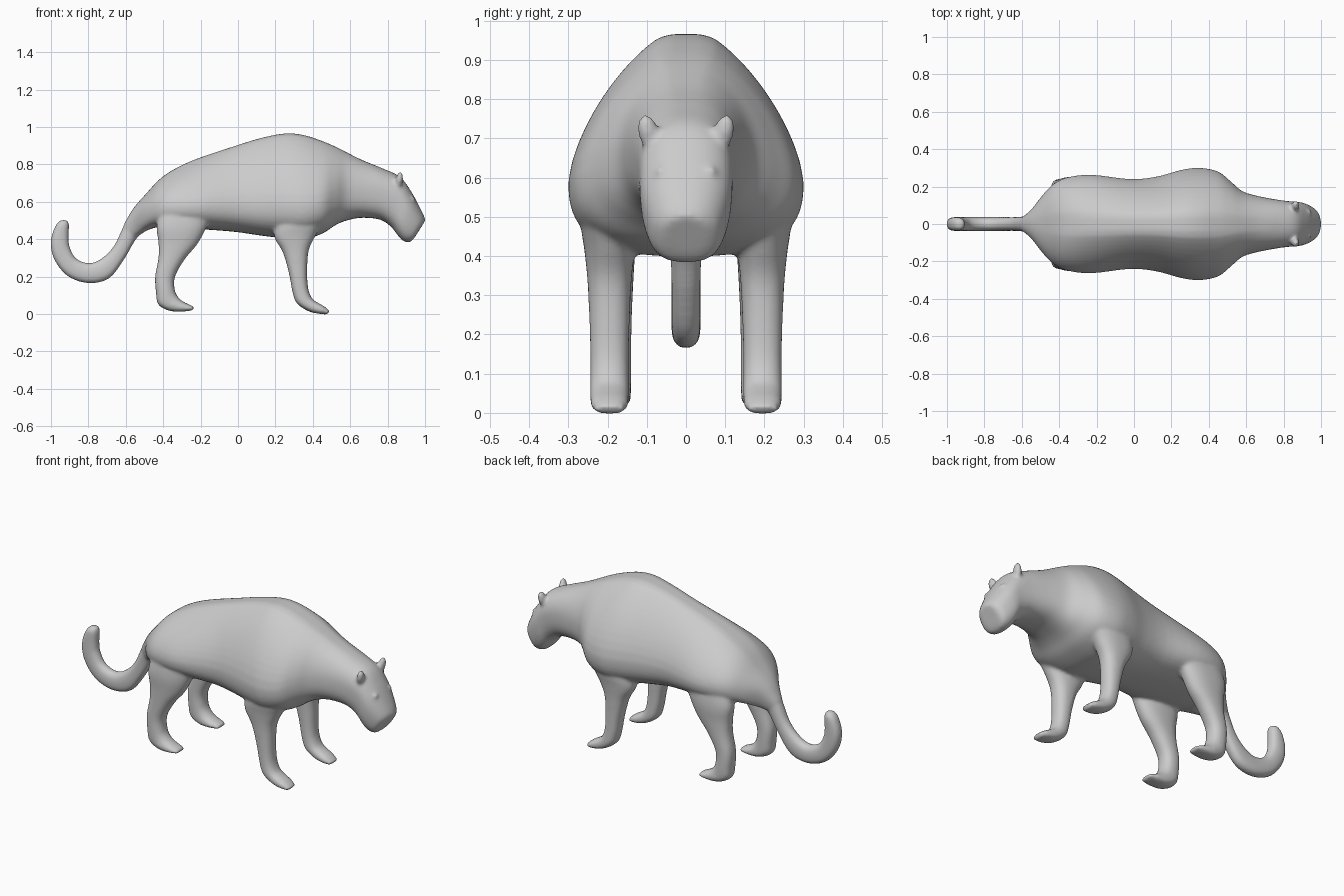
import bpy, bmesh, math
from mathutils import Vector, Matrix

bm = bmesh.new()


def spline(rows, steps):
    """Catmull-Rom interpolation of rows of numbers."""
    out, n = [], len(rows)
    for i in range(n - 1):
        a, b, c, d = rows[max(i - 1, 0)], rows[i], rows[i + 1], rows[min(i + 2, n - 1)]
        for s in range(steps):
            t = s / steps
            out.append([0.5 * (2 * q + (r - p) * t + (2 * p - 5 * q + 4 * r - u) * t * t
                        + (3 * q - p - 3 * r + u) * t ** 3) for p, q, r, u in zip(a, b, c, d)])
    return out + [list(rows[-1])]


def loft(rows, yc=0.0, steps=4, seg=48, low=2.5):
    """Rows: x,z of one edge, x,z of opposite edge, half width in y, widest fraction."""
    rings = []
    for x0, z0, x1, z1, w, m in spline(rows, steps):
        egg = 1 - max(0, min(1, (m - 0.34) / 0.16))
        ring = []
        for k in range(seg):
            a = 2 * math.pi * k / seg
            c, s = math.cos(a), math.sin(a)
            p = 2.3 - 0.8 * egg if s > 0 else low
            r = (abs(c) ** p + abs(s) ** p) ** (-1 / p)
            # egg-shaped sections get a slightly flattened ridge
            h = min(1, r * s * (1 + 0.06 * egg)) if s > 0 else r * s
            v = m + h * ((1 - m) if s > 0 else m)
            ring.append(bm.verts.new((x0 + (x1 - x0) * v, yc + w * r * c, z0 + (z1 - z0) * v)))
        rings.append(ring)
    faces = [bm.faces.new((A[k], A[(k + 1) % seg], B[(k + 1) % seg], B[k]))
             for A, B in zip(rings, rings[1:]) for k in range(seg)]
    faces += [bm.faces.new(rings[0][::-1]), bm.faces.new(rings[-1])]
    bmesh.ops.recalc_face_normals(bm, faces=faces)


def blob(loc, size, rot=(0, 0, 0)):
    mat = Matrix.Translation(loc)
    for ang, ax in zip(rot, "XYZ"):
        mat = mat @ Matrix.Rotation(ang, 4, ax)
    bmesh.ops.create_uvsphere(bm, u_segments=20, v_segments=12, radius=1,
                              matrix=mat @ Matrix.Diagonal((*size, 1)))


# trunk, neck and head
loft([
    (-0.565, 0.40, -0.61, 0.48, 0.04, 0.5),
    (-0.53, 0.42, -0.56, 0.565, 0.08, 0.5),
    (-0.48, 0.45, -0.49, 0.645, 0.16, 0.45),
    (-0.42, 0.465, -0.42, 0.72, 0.222, 0.4),
    (-0.34, 0.46, -0.34, 0.775, 0.253, 0.37),
    (-0.22, 0.455, -0.22, 0.83, 0.263, 0.34),
    (-0.02, 0.44, -0.02, 0.897, 0.24, 0.34),
    (0.12, 0.42, 0.12, 0.94, 0.253, 0.34),
    (0.25, 0.405, 0.25, 0.965, 0.288, 0.34),
    (0.35, 0.40, 0.35, 0.957, 0.30, 0.34),
    (0.45, 0.43, 0.45, 0.925, 0.28, 0.35),
    (0.52, 0.475, 0.52, 0.895, 0.225, 0.38),
    (0.58, 0.50, 0.58, 0.865, 0.175, 0.42),
    (0.66, 0.515, 0.66, 0.825, 0.15, 0.45),
    (0.76, 0.505, 0.77, 0.78, 0.13, 0.5),
    (0.82, 0.465, 0.865, 0.735, 0.12, 0.55),
    (0.855, 0.42, 0.92, 0.665, 0.116, 0.55),
    (0.885, 0.39, 0.957, 0.60, 0.104, 0.55),
    (0.92, 0.385, 0.992, 0.53, 0.083, 0.5),
    (0.945, 0.41, 1.002, 0.50, 0.055, 0.5),
], low=2.7)

# tail
loft([
    (-0.44, 0.48, -0.44, 0.66, 0.06, 0.5),
    (-0.51, 0.44, -0.56, 0.56, 0.055, 0.5),
    (-0.555, 0.385, -0.61, 0.475, 0.042, 0.5),
    (-0.61, 0.29, -0.66, 0.37, 0.037, 0.5),
    (-0.69, 0.19, -0.72, 0.305, 0.037, 0.5),
    (-0.80, 0.165, -0.79, 0.272, 0.037, 0.5),
    (-0.91, 0.202, -0.865, 0.297, 0.037, 0.5),
    (-0.982, 0.29, -0.90, 0.36, 0.037, 0.5),
    (-1.002, 0.385, -0.905, 0.41, 0.037, 0.5),
    (-0.978, 0.468, -0.904, 0.483, 0.035, 0.5),
    (-0.95, 0.502, -0.915, 0.504, 0.02, 0.5),
])

front_leg = [
    (0.22, 0.58, 0.46, 0.58, 0.055, 0.5),
    (0.20, 0.48, 0.45, 0.49, 0.072, 0.5),
    (0.195, 0.41, 0.415, 0.42, 0.064, 0.5),
    (0.24, 0.33, 0.378, 0.34, 0.056, 0.5),
    (0.272, 0.22, 0.37, 0.23, 0.051, 0.5),
    (0.291, 0.12, 0.375, 0.14, 0.049, 0.5),
    (0.314, 0.058, 0.395, 0.085, 0.05, 0.5),
    (0.375, 0.016, 0.425, 0.062, 0.05, 0.5),
    (0.43, 0.002, 0.46, 0.042, 0.048, 0.5),
    (0.477, -0.003, 0.49, 0.018, 0.036, 0.5),
]
hind_leg = [
    (-0.36, 0.64, -0.14, 0.62, 0.03, 0.5),
    (-0.405, 0.56, -0.14, 0.54, 0.052, 0.5),
    (-0.435, 0.47, -0.175, 0.45, 0.063, 0.5),
    (-0.425, 0.38, -0.22, 0.37, 0.058, 0.5),
    (-0.425, 0.30, -0.283, 0.295, 0.054, 0.5),
    (-0.443, 0.20, -0.337, 0.20, 0.051, 0.5),
    (-0.438, 0.11, -0.337, 0.125, 0.051, 0.5),
    (-0.426, 0.05, -0.315, 0.085, 0.05, 0.5),
    (-0.365, 0.017, -0.29, 0.065, 0.05, 0.5),
    (-0.29, 0.014, -0.258, 0.05, 0.046, 0.5),
    (-0.24, 0.02, -0.232, 0.038, 0.036, 0.5),
]

for side in (-1, 1):
    # legs
    loft(front_leg, side * 0.195)
    loft(hind_leg, side * 0.19)
    # ears
    blob((0.862, side * 0.096, 0.715), (0.02, 0.027, 0.048), (-side * 0.25, 0.15, 0))
    # eyelid bumps
    blob((0.934, side * 0.064, 0.616), (0.014, 0.016, 0.012))

mesh = bpy.data.meshes.new("big_cat")
bm.to_mesh(mesh)
bm.free()
cat = bpy.data.objects.new("big_cat", mesh)
bpy.context.collection.objects.link(cat)

# fuse the parts into one smooth skin
rm = cat.modifiers.new("fuse", 'REMESH')
rm.mode = 'VOXEL'
rm.voxel_size = 0.008
rm.use_smooth_shade = True
sm = cat.modifiers.new("soften", 'SMOOTH')
sm.factor = 0.5
sm.iterations = 12
